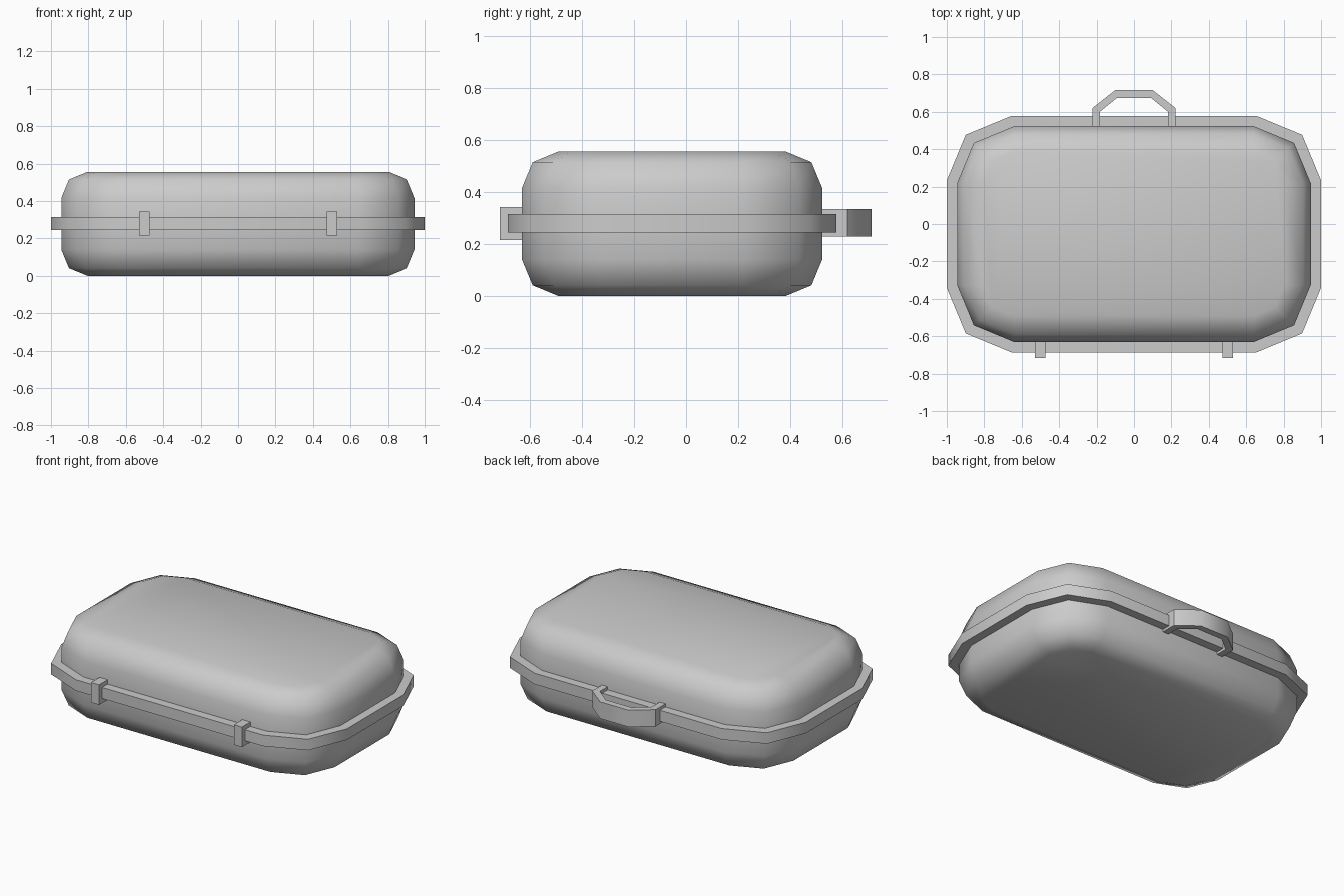
import bpy
from math import cos, sin, pi, radians

if "Cube" in bpy.data.objects:
    bpy.data.objects.remove(bpy.data.objects["Cube"], do_unlink=True)

CENTRE_Y = -0.054
CORNERS = ((1, 1), (-1, 1), (-1, -1), (1, -1))

grey = bpy.data.materials.new("light grey")
grey.use_nodes = True
colour = (0.6, 0.6, 0.6, 1)
grey.diffuse_color = colour
grey.node_tree.nodes["Principled BSDF"].inputs["Base Color"].default_value = colour


def outline(half_x, half_y, radius, steps=2):
    """Rounded rectangle, counter-clockwise from the right side."""
    points = []
    for i, (sx, sy) in enumerate(CORNERS):
        for k in range(steps + 1):
            a = i * pi / 2 + k * pi / 2 / steps
            points.append((sx * (half_x - radius) + radius * cos(a),
                           CENTRE_Y + sy * (half_y - radius) + radius * sin(a)))
    return points


def loft(name, rings, smooth_angle):
    """Closed solid through (outline, height) rings, bottom to top."""
    n = len(rings[0][0])
    verts = [(x, y, z) for pts, z in rings for x, y in pts]
    faces = [tuple(reversed(range(n))),
             tuple(range(len(verts) - n, len(verts)))]
    for r in range(len(rings) - 1):
        for i in range(n):
            j = (i + 1) % n
            faces.append((r * n + i, r * n + j, r * n + n + j, r * n + n + i))
    mesh = bpy.data.meshes.new(name)
    mesh.from_pydata(verts, [], faces)
    mesh.materials.append(grey)
    obj = bpy.data.objects.new(name, mesh)
    bpy.context.collection.objects.link(obj)
    bpy.ops.object.select_all(action="DESELECT")
    obj.select_set(True)
    bpy.context.view_layer.objects.active = obj
    if smooth_angle:
        bpy.ops.object.shade_smooth_by_angle(angle=radians(smooth_angle))
    return obj


# Padded case body: rounded plan with rounded top and bottom edges
HEIGHT, EDGE = 0.556, 0.14
profile = []
for k in range(3):
    a = k * pi / 4
    profile.append((EDGE * (1 - sin(a)), EDGE * (1 - cos(a))))
profile += [(inset, HEIGHT - z) for inset, z in reversed(profile)]
loft("case_body", [(outline(0.945 - d, 0.577 - d, 0.305 - d), z)
                   for d, z in profile], 80)

# Rim around the seam
rim = outline(1.0, 0.632, 0.345)
loft("rim", [(rim, 0.245), (rim, 0.315)], 50)

# Two front clasps
for side, x in (("right", -0.5), ("left", 0.5)):
    box = [(x - 0.028, -0.716), (x + 0.028, -0.716),
           (x + 0.028, -0.61), (x - 0.028, -0.61)]
    loft(side + "_clasp", [(box, 0.216), (box, 0.343)], 0)

# Carrying handle at the back
outer = [(0.222, 0.5), (0.222, 0.62), (0.1, 0.716)]
inner = [(0.09, 0.675), (0.182, 0.6), (0.182, 0.5)]


def mirrored(pts):
    return [(-x, y) for x, y in reversed(pts)]


strap = outer + mirrored(outer) + mirrored(inner) + inner
loft("handle", [(strap, 0.229), (strap, 0.335)], 45)
